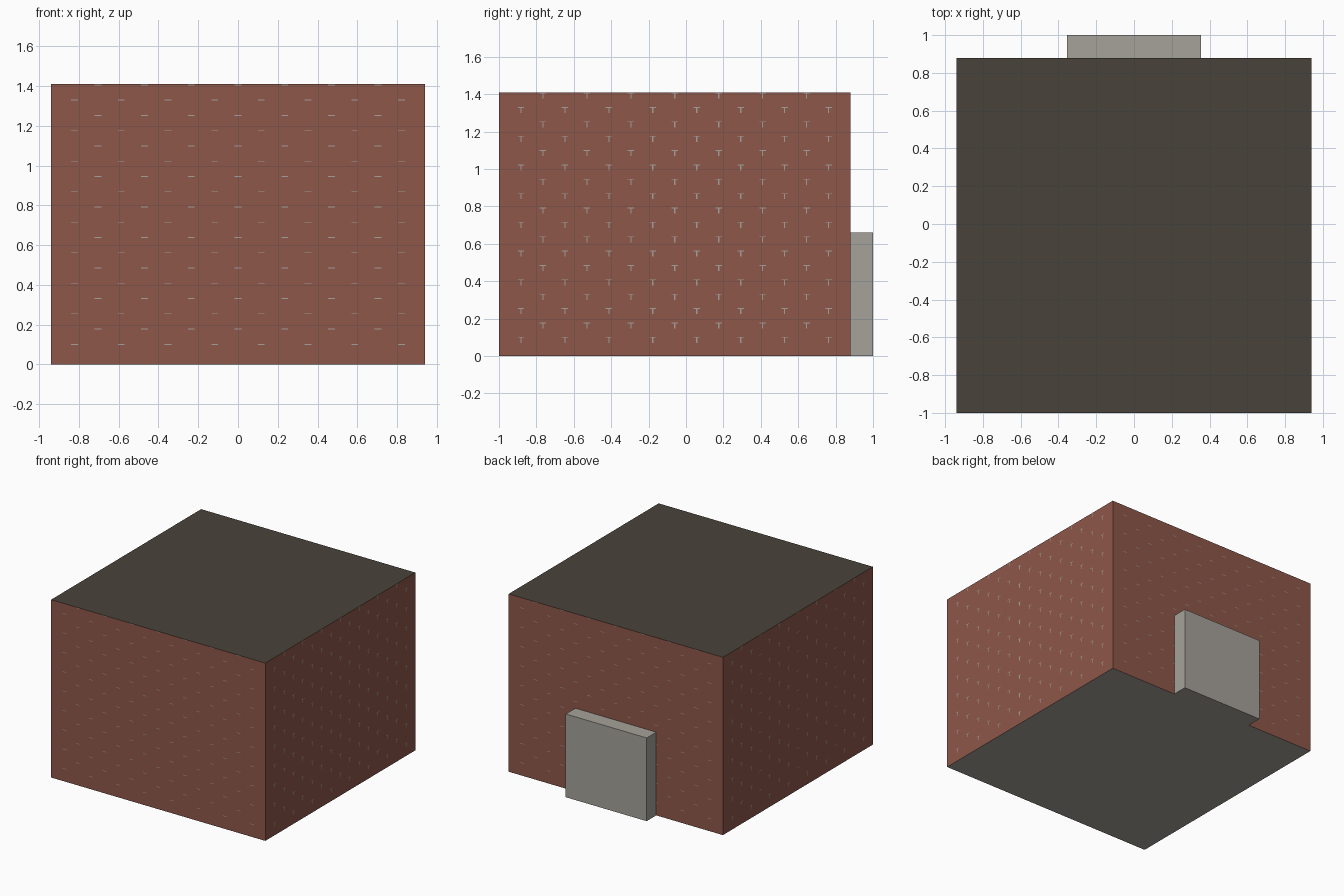
import bpy, bmesh

if "Cube" in bpy.data.objects:
    bpy.data.objects.remove(bpy.data.objects["Cube"])


def material(name, rgb):
    """Flat colour from 0-255 sRGB values."""
    m = bpy.data.materials.new(name)
    lin = [((c / 255 + 0.055) / 1.055) ** 2.4 for c in rgb]
    m.diffuse_color = (*lin, 1)
    m.use_nodes = True
    m.node_tree.nodes["Principled BSDF"].inputs["Base Color"].default_value = m.diffuse_color
    return m


BRICK = material("brick red", (141, 87, 73))
ROOF = material("roof dark brown", (73, 67, 59))
STONE = material("mortar grey", (166, 162, 155))

HALF, Y0, Y1, TOP = 0.94, -1.0, 0.88, 1.41


def finish(name, bm, mats):
    me = bpy.data.meshes.new(name)
    bm.to_mesh(me)
    bm.free()
    for m in mats:
        me.materials.append(m)
    ob = bpy.data.objects.new(name, me)
    bpy.context.collection.objects.link(ob)
    return ob


def box(name, lo, hi, mats, rule=lambda n: 0):
    bm = bmesh.new()
    bmesh.ops.create_cube(bm, size=1)
    for v in bm.verts:
        v.co = [lo[i] + (v.co[i] + 0.5) * (hi[i] - lo[i]) for i in range(3)]
    bm.normal_update()
    for f in bm.faces:
        f.material_index = rule(f.normal)
    finish(name, bm, mats)


# Main block: brick walls, dark roof, grey underside
box("brick_building", (-HALF, Y0, 0), (HALF, Y1, TOP), [BRICK, ROOF, STONE],
    lambda n: 1 if n.z > 0.5 else 2 if n.z < -0.5 else 0)

# Slab doorway on the back wall
box("back_door", (-0.355, Y1, 0), (0.355, 1.0, 0.66), [STONE])

# Mortar flecks where the brick joints meet, on all four walls
bm = bmesh.new()
CY, GAP = (Y0 + Y1) / 2, 0.0008
COURSE, HALF_BRICK = 0.0768, 2 * HALF / 16


def fleck(place, u, z, w, h):
    bm.faces.new([bm.verts.new(place(u + a * w / 2, z + b * h / 2))
                  for a, b in ((-1, -1), (1, -1), (1, 1), (-1, 1))])


walls = [
    (lambda u, z: (u, Y0 - GAP, z), False),
    (lambda u, z: (HALF + GAP, CY + u, z), True),
    (lambda u, z: (-u, Y1 + GAP, z), False),
    (lambda u, z: (-HALF - GAP, CY - u, z), True),
]
for place, side in walls:
    for row in range(18):
        z = TOP - 0.004 - row * COURSE
        for k in range(1, 16):
            if (k + row) % 2:
                continue
            u = -HALF + k * HALF_BRICK
            fleck(place, u, z, 0.034, 0.004)
            if side:
                fleck(place, u, z - 0.016, 0.006, 0.028)
finish("mortar_flecks", bm, [STONE])
